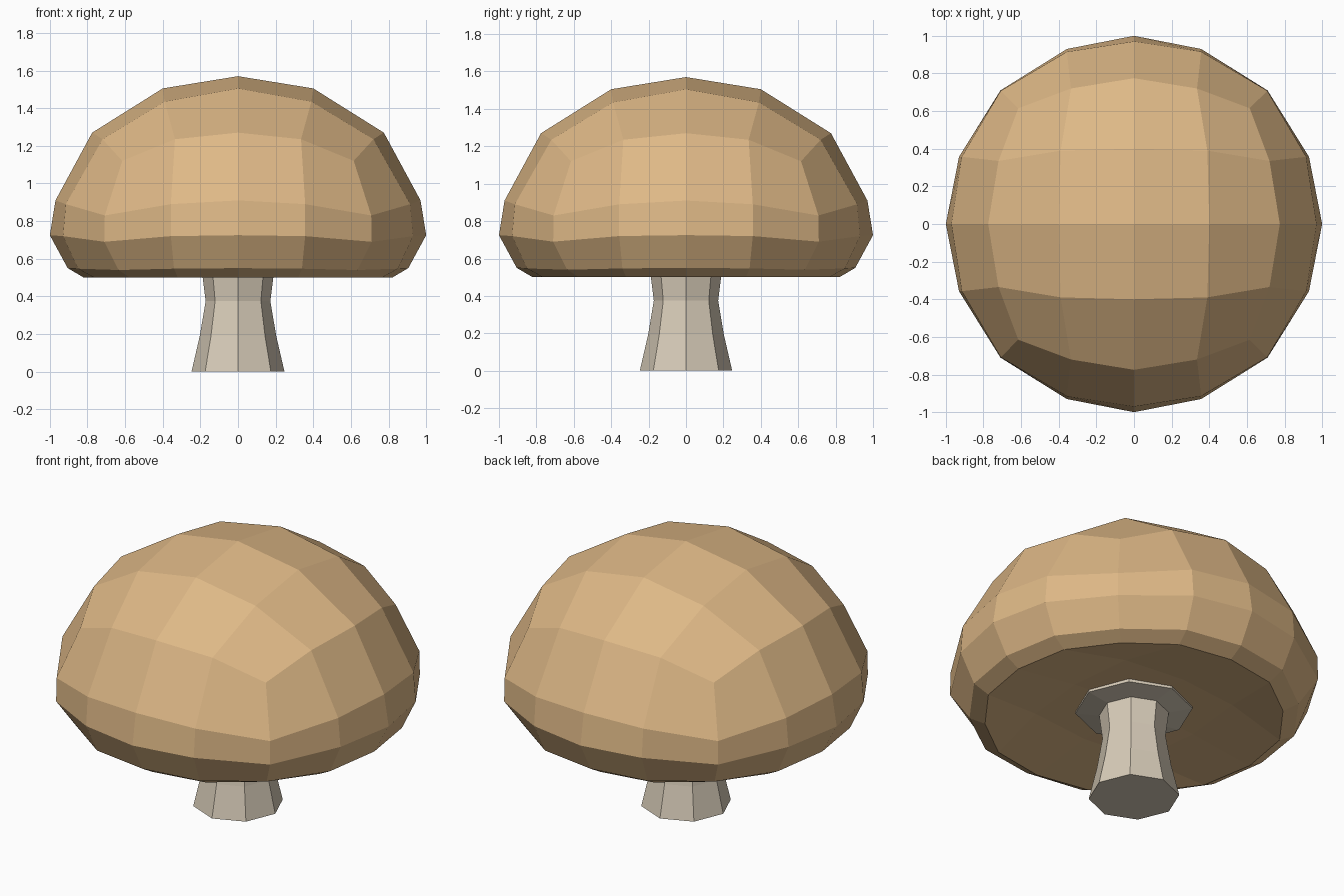
import bpy, bmesh, math

if "Cube" in bpy.data.objects:
    bpy.data.objects.remove(bpy.data.objects["Cube"])


def material(name, rgb):
    m = bpy.data.materials.new(name)
    m.diffuse_color = (*rgb, 1)
    m.use_nodes = True
    m.node_tree.nodes["Principled BSDF"].inputs["Base Color"].default_value = m.diffuse_color
    return m


def make_object(name, bm, mat):
    bmesh.ops.recalc_face_normals(bm, faces=bm.faces)
    me = bpy.data.meshes.new(name)
    bm.to_mesh(me)
    bm.free()
    me.materials.append(mat)
    ob = bpy.data.objects.new(name, me)
    bpy.context.collection.objects.link(ob)
    return ob


tan = material("tan cap", (0.73, 0.48, 0.24))
cream = material("cream stem", (0.68, 0.60, 0.48))

# Cap: a rounded cube with 4 x 4 faces a side, flattened below.
# Each level gives the (x, y, z) of its middle, quarter and corner points.
LEVELS = [
    [(0.775, 0, 1.27), (0.72, 0.335, 1.235), (0.615, 0.615, 1.12)],
    [(0.97, 0, 0.91), (0.915, 0.357, 0.89), (0.708, 0.708, 0.83)],
    [(1.0, 0, 0.725), (0.93, 0.357, 0.72), (0.71, 0.71, 0.69)],
    [(0.905, 0, 0.55), (0.85, 0.34, 0.547), (0.635, 0.635, 0.54)],
    [(0.82, 0, 0.5), (0.765, 0.32, 0.5), (0.575, 0.575, 0.5)],
]
TOP = {(0, 0): (0, 0, 1.57), (1, 0): (0.4, 0, 1.505), (1, 1): (0.39, 0.39, 1.435)}
UNDER = {(0, 0): (0, 0, 0.57), (1, 0): (0.42, 0, 0.55), (1, 1): (0.38, 0.38, 0.55)}


def place(i, j, p):
    """Mirror a point of the first octant to grid position i, j."""
    a, b = (p[0], p[1]) if abs(i) >= abs(j) else (p[1], p[0])
    return (math.copysign(a, i), math.copysign(b, j), p[2])


edge = ([(2, j) for j in range(-2, 2)] + [(i, 2) for i in range(2, -2, -1)]
        + [(-2, j) for j in range(2, -2, -1)] + [(i, -2) for i in range(-2, 2)])

bm = bmesh.new()
rings = [{(i, j): bm.verts.new(place(i, j, pts[min(abs(i), abs(j))]))
          for i, j in edge} for pts in LEVELS]
# Side bands
for upper, lower in zip(rings, rings[1:]):
    for k, a in enumerate(edge):
        b = edge[(k + 1) % 16]
        bm.faces.new((upper[a], upper[b], lower[b], lower[a]))
# Crown and underside grids
for table, ring in ((TOP, rings[0]), (UNDER, rings[-1])):
    grid = dict(ring)
    for i in range(-1, 2):
        for j in range(-1, 2):
            key = (max(abs(i), abs(j)), min(abs(i), abs(j)))
            grid[i, j] = bm.verts.new(place(i, j, table[key]))
    for i in range(-2, 2):
        for j in range(-2, 2):
            bm.faces.new((grid[i, j], grid[i + 1, j], grid[i + 1, j + 1], grid[i, j + 1]))
make_object("cap", bm, tan)

# Stem: eight-sided, waisted, flaring into a flat collar under the cap
PROFILE = [(0.247, 0), (0.203, 0.19), (0.172, 0.375), (0.19, 0.52), (0.32, 0.54), (0.32, 0.56)]
bm = bmesh.new()
loops = [[bm.verts.new((r * math.cos(k * math.pi / 4), r * math.sin(k * math.pi / 4), z))
          for k in range(8)] for r, z in PROFILE]
for lo, hi in zip(loops, loops[1:]):
    for k in range(8):
        n = (k + 1) % 8
        bm.faces.new((lo[k], lo[n], hi[n], hi[k]))
bm.faces.new(loops[0])
bm.faces.new(loops[-1])
make_object("stem", bm, cream)
